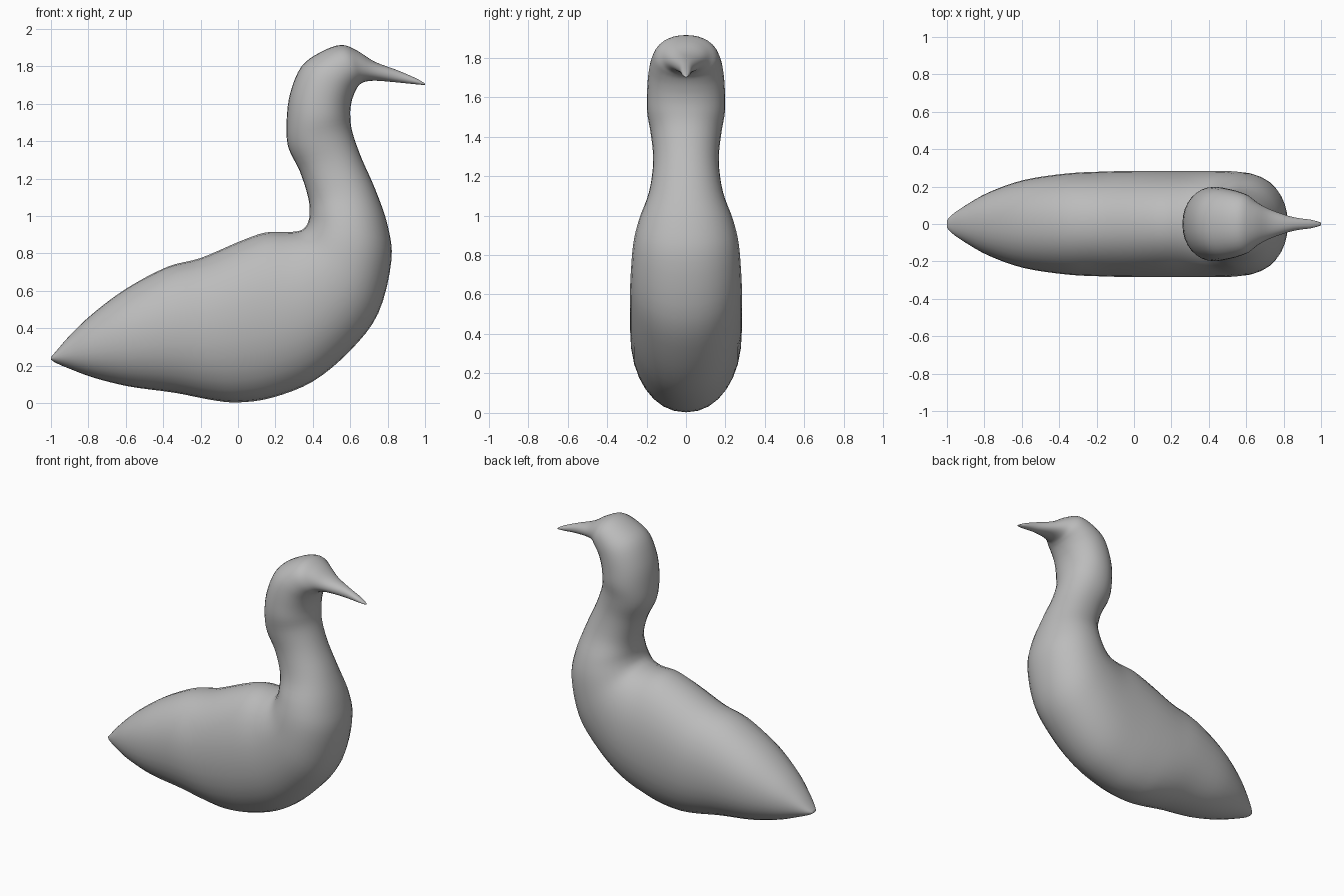
import bpy, bmesh, math
from mathutils import Vector

if "Cube" in bpy.data.objects:
    bpy.data.objects.remove(bpy.data.objects["Cube"])

# Cross-sections from tail to bill: back x, back z, front x, front z, half width
SECTIONS = [
    (-1.0, .245, -1.0, .232, .02),
    (-.97, .28, -.975, .215, .05),
    (-.90, .36, -.90, .183, .10),
    (-.78, .475, -.77, .135, .17),
    (-.60, .61, -.58, .088, .235),
    (-.38, .727, -.34, .055, .27),
    (-.20, .775, -.14, .016, .28),
    (0, .86, 0, .003, .284),
    (.14, .91, .18, .028, .284),
    (.25, .914, .40, .115, .284),
    (.31, .917, .60, .28, .284),
    (.345, .928, .75, .48, .28),
    (.37, .955, .82, .76, .267),
    (.383, 1.01, .80, .95, .238),
    (.375, 1.10, .735, 1.14, .187),
    (.33, 1.24, .66, 1.31, .166),
    (.268, 1.37, .611, 1.45, .178),
    (.26, 1.51, .60, 1.54, .197),
    (.28, 1.66, .605, 1.60, .197),
    (.34, 1.80, .618, 1.645, .19),
    (.44, 1.875, .634, 1.68, .177),
    (.55, 1.914, .652, 1.703, .155),
    (.635, 1.885, .68, 1.718, .115),
    (.73, 1.825, .74, 1.723, .075),
    (.85, 1.78, .85, 1.714, .037),
    (.95, 1.737, .95, 1.704, .022),
    (1.0, 1.708, 1.0, 1.70, .007),
]
STEPS, SIDES = 4, 32


def spline(rows, steps):
    """Smooth interpolation through every row."""
    out = []
    for i in range(len(rows) - 1):
        p0, p1 = rows[max(i - 1, 0)], rows[i]
        p2, p3 = rows[i + 1], rows[min(i + 2, len(rows) - 1)]
        for s in range(steps):
            t = s / steps
            out.append([.5 * (2 * b + (c - a) * t + (2 * a - 5 * b + 4 * c - d) * t * t
                        + (3 * b - a - 3 * c + d) * t ** 3)
                        for a, b, c, d in zip(p0, p1, p2, p3)])
    out.append(list(rows[-1]))
    return out


def soft(v):
    """Slightly squared ellipse."""
    return math.copysign(abs(v) ** .94, v)


# Body, neck, head and bill as one continuous skin
bm = bmesh.new()
rings = []
for bx, bz, fx, fz, w in spline(SECTIONS, STEPS):
    back, front = Vector((bx, 0, bz)), Vector((fx, 0, fz))
    mid, axis = (back + front) / 2, (back - front) / 2
    ring = []
    for k in range(SIDES):
        a = math.tau * k / SIDES
        ring.append(bm.verts.new(mid + axis * soft(math.cos(a))
                                 + Vector((0, w * soft(math.sin(a)), 0))))
    rings.append(ring)
for r, q in zip(rings, rings[1:]):
    for k in range(SIDES):
        n = (k + 1) % SIDES
        bm.faces.new((r[k], r[n], q[n], q[k]))
bm.faces.new(rings[0])
bm.faces.new(rings[-1])
bmesh.ops.recalc_face_normals(bm, faces=bm.faces)
for f in bm.faces:
    f.smooth = True

mesh = bpy.data.meshes.new("bird_body")
bm.to_mesh(mesh)
bm.free()
bird = bpy.data.objects.new("bird_body", mesh)
bpy.context.collection.objects.link(bird)

grey = bpy.data.materials.new("plain_grey")
grey.diffuse_color = (.5, .5, .5, 1)
grey.use_nodes = True
grey.node_tree.nodes["Principled BSDF"].inputs["Base Color"].default_value = grey.diffuse_color
mesh.materials.append(grey)
